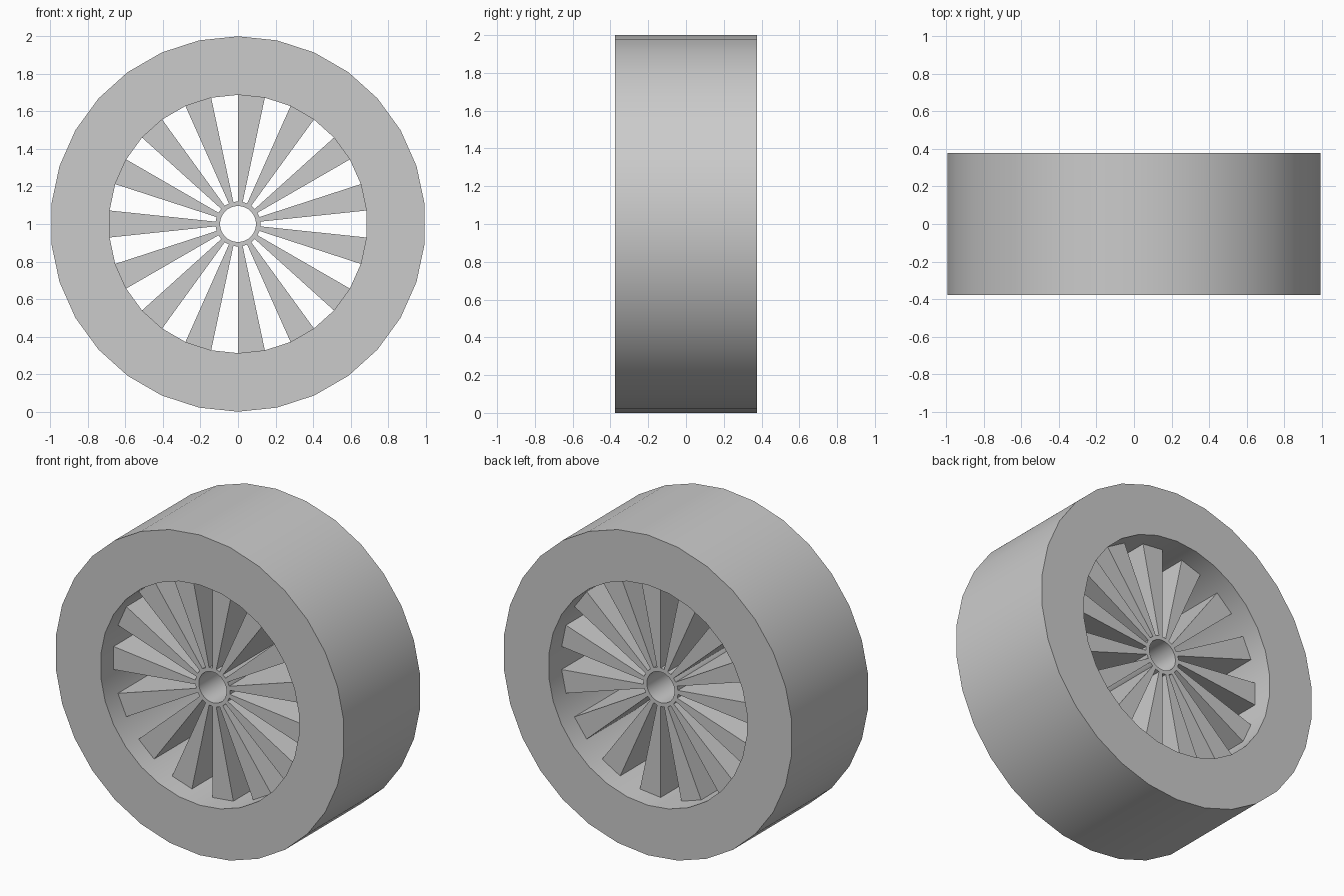
import bpy
import bmesh
from math import sin, cos, tau, radians

SIDES = 30
STEP = tau / SIDES
RIM_R, RIM_HOLE = 1.0, 0.688
HUB_R, HUB_BORE = 0.12, 0.096
RIM_HALF, SPOKE_HALF = 0.377, 0.25

cube = bpy.data.objects.get("Cube")
if cube:
    bpy.data.objects.remove(cube, do_unlink=True)

grey = bpy.data.materials.new("plain grey")
grey.use_nodes = True
colour = (0.6, 0.6, 0.6, 1)
grey.diffuse_color = colour
grey.node_tree.nodes["Principled BSDF"].inputs["Base Color"].default_value = colour


def sector(bm, r_in, r_out, half, first, count):
    """Add a solid ring, or part of one, between two radii; steps run clockwise from the top."""
    closed = count == SIDES
    rows = []
    for i in range(count if closed else count + 1):
        a = (first + i) * STEP
        rows.append([bm.verts.new((r * sin(a), y, 1 + r * cos(a)))
                     for r, y in ((r_in, -half), (r_out, -half), (r_out, half), (r_in, half))])
    for i in range(count):
        p, q = rows[i], rows[(i + 1) % len(rows)]
        for j in range(4):
            k = (j + 1) % 4
            bm.faces.new((p[j], p[k], q[k], q[j]))
    if not closed:
        bm.faces.new(rows[0])
        bm.faces.new(rows[-1])


def finish(bm, name):
    bmesh.ops.recalc_face_normals(bm, faces=bm.faces)
    mesh = bpy.data.meshes.new(name)
    bm.to_mesh(mesh)
    bm.free()
    mesh.materials.append(grey)
    obj = bpy.data.objects.new(name, mesh)
    bpy.context.collection.objects.link(obj)
    bpy.ops.object.select_all(action='DESELECT')
    obj.select_set(True)
    bpy.context.view_layer.objects.active = obj
    bpy.ops.object.shade_smooth_by_angle(angle=radians(30))


# Wide outer rim
bm = bmesh.new()
sector(bm, RIM_HOLE, RIM_R, RIM_HALF, 0, SIDES)
finish(bm, "rim")

# Hub tube with an open bore
bm = bmesh.new()
sector(bm, HUB_BORE, HUB_R, SPOKE_HALF, 0, SIDES)
finish(bm, "hub")

# Wedge spokes fill every other side of the ring
bm = bmesh.new()
for i in range(0, SIDES, 2):
    sector(bm, HUB_R, RIM_HOLE, SPOKE_HALF, i, 1)
finish(bm, "spokes")
